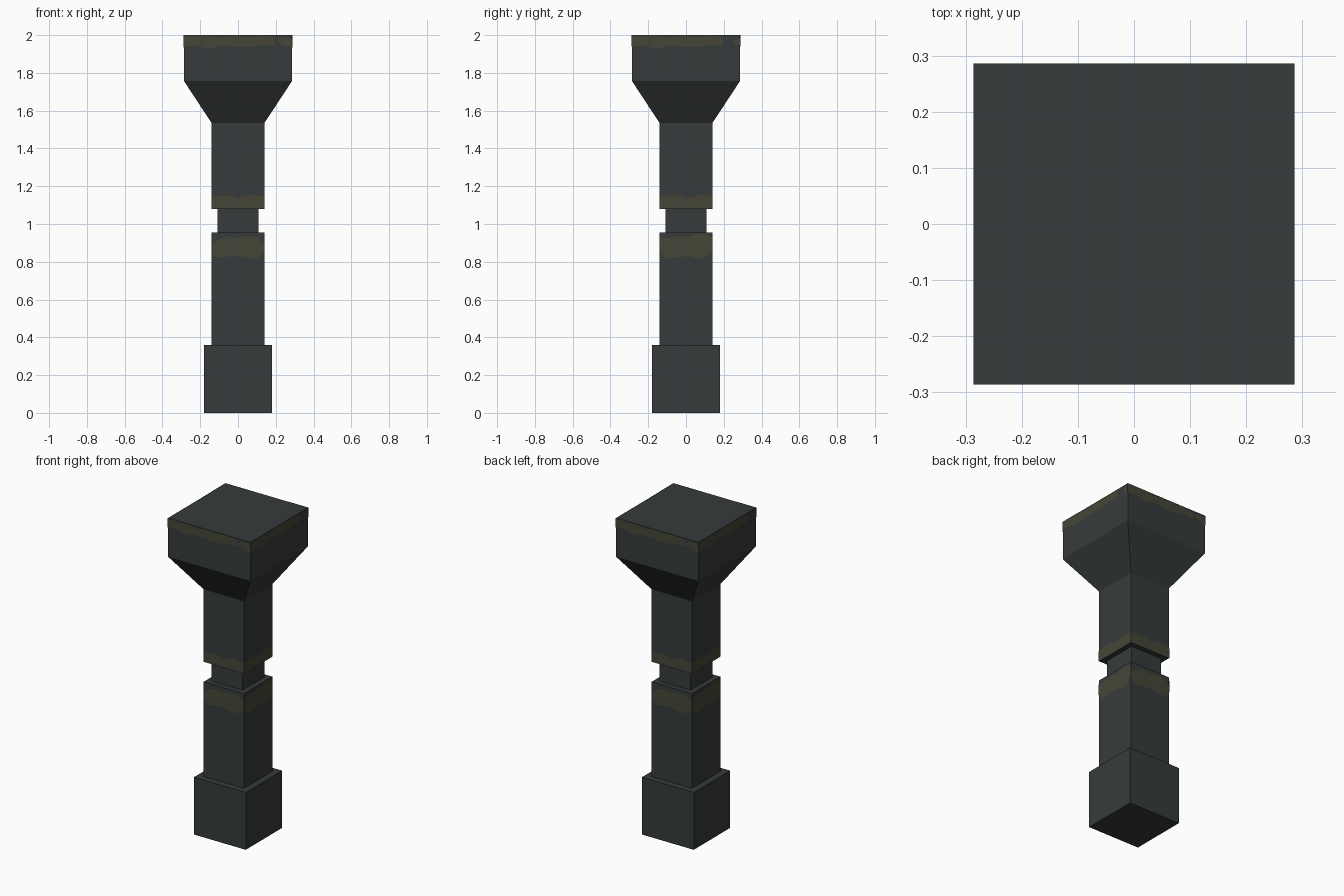
import bpy
from math import pi
from mathutils import Matrix, Vector

if "Cube" in bpy.data.objects:
    bpy.data.objects.remove(bpy.data.objects["Cube"])


def material(name, rgb):
    m = bpy.data.materials.new(name)
    m.diffuse_color = (*rgb, 1.0)
    m.use_nodes = True
    m.node_tree.nodes["Principled BSDF"].inputs["Base Color"].default_value = m.diffuse_color
    return m


stone = material("dark_stone", (0.037, 0.044, 0.044))
moss = material("dull_moss", (0.060, 0.061, 0.037))


def make_object(name, verts, faces, mat):
    mesh = bpy.data.meshes.new(name)
    mesh.from_pydata(verts, [], faces)
    mesh.materials.append(mat)
    mesh.update()
    obj = bpy.data.objects.new(name, mesh)
    bpy.context.collection.objects.link(obj)
    return obj


def square_part(name, profile, cap_bottom=False, cap_top=False):
    """Stack of square rings given as (half width, height)."""
    verts, faces = [], []
    for h, z in profile:
        verts += [(-h, -h, z), (h, -h, z), (h, h, z), (-h, h, z)]
    for r in range(len(profile) - 1):
        a = 4 * r
        for i in range(4):
            j = (i + 1) % 4
            faces.append((a + i, a + j, a + 4 + j, a + 4 + i))
    if cap_bottom:
        faces.append((3, 2, 1, 0))
    if cap_top:
        n = len(verts)
        faces.append((n - 4, n - 3, n - 2, n - 1))
    return make_object(name, verts, faces, stone)


# Post, from the ground up
square_part("base", [(.18, 0), (.18, .36), (.14, .36)], cap_bottom=True)
square_part("lower_shaft", [(.14, .36), (.14, .955), (.108, .955)])
square_part("neck", [(.108, .955), (.108, 1.08)])
square_part("upper_shaft", [(.108, 1.08), (.14, 1.08), (.14, 1.535)])
square_part("capital", [(.14, 1.535), (.286, 1.757), (.286, 2.0)], cap_top=True)


def moss_band(name, half, outlines):
    """Thin ragged patches on all four sides; outline points are
    (position across the side from -1 to 1, low edge, high edge)."""
    verts, faces = [], []
    d = half + 0.0015
    for side in range(4):
        turn = Matrix.Rotation(side * pi / 2, 3, 'Z')
        for patch in outlines[side % 2]:
            s = len(verts)
            for t, lo, hi in patch:
                verts += [tuple(turn @ Vector((t * d, -d, z))) for z in (lo, hi)]
            faces += [(s + 2 * i, s + 2 * i + 2, s + 2 * i + 3, s + 2 * i + 1)
                      for i in range(len(patch) - 1)]
    make_object(name, verts, faces, moss)


# Moss around the top rim, with a small gap near one corner
rim_main = [(-1, 1.94, 2), (-.8, 1.945, 2), (-.55, 1.93, 2), (-.3, 1.945, 1.985),
            (-.1, 1.94, 2), (.2, 1.935, 1.99), (.45, 1.95, 2), (.68, 1.945, 1.99)]
rim_end_a = [(.73, 1.965, 1.98), (.82, 1.945, 1.99), (1, 1.935, 1.98)]
rim_end_b = [(.88, 1.955, 1.975), (1, 1.945, 1.985)]
moss_band("rim_moss", .286, ([rim_main, rim_end_a], [rim_main, rim_end_b]))

# Moss just above the notch
above_a = [(-1, 1.081, 1.145), (-.3, 1.081, 1.15), (0, 1.081, 1.135),
           (.5, 1.081, 1.155), (1, 1.081, 1.145)]
above_b = [(-1, 1.081, 1.145), (-.5, 1.081, 1.155), (.1, 1.081, 1.14),
           (.6, 1.081, 1.155), (1, 1.081, 1.148)]
moss_band("upper_moss", .14, ([above_a], [above_b]))

# Moss below the notch
below_a = [(-1, .845, .89), (-.75, .82, .915), (-.4, .828, .932), (0, .83, .925),
           (.4, .82, .935), (.8, .82, .925), (1, .86, .89)]
below_b = [(-1, .86, .93), (-.75, .815, .925), (-.3, .825, .932), (.1, .83, .93),
           (.5, .812, .95), (.75, .83, .945), (1, .87, .925)]
moss_band("lower_moss", .14, ([below_a], [below_b]))
